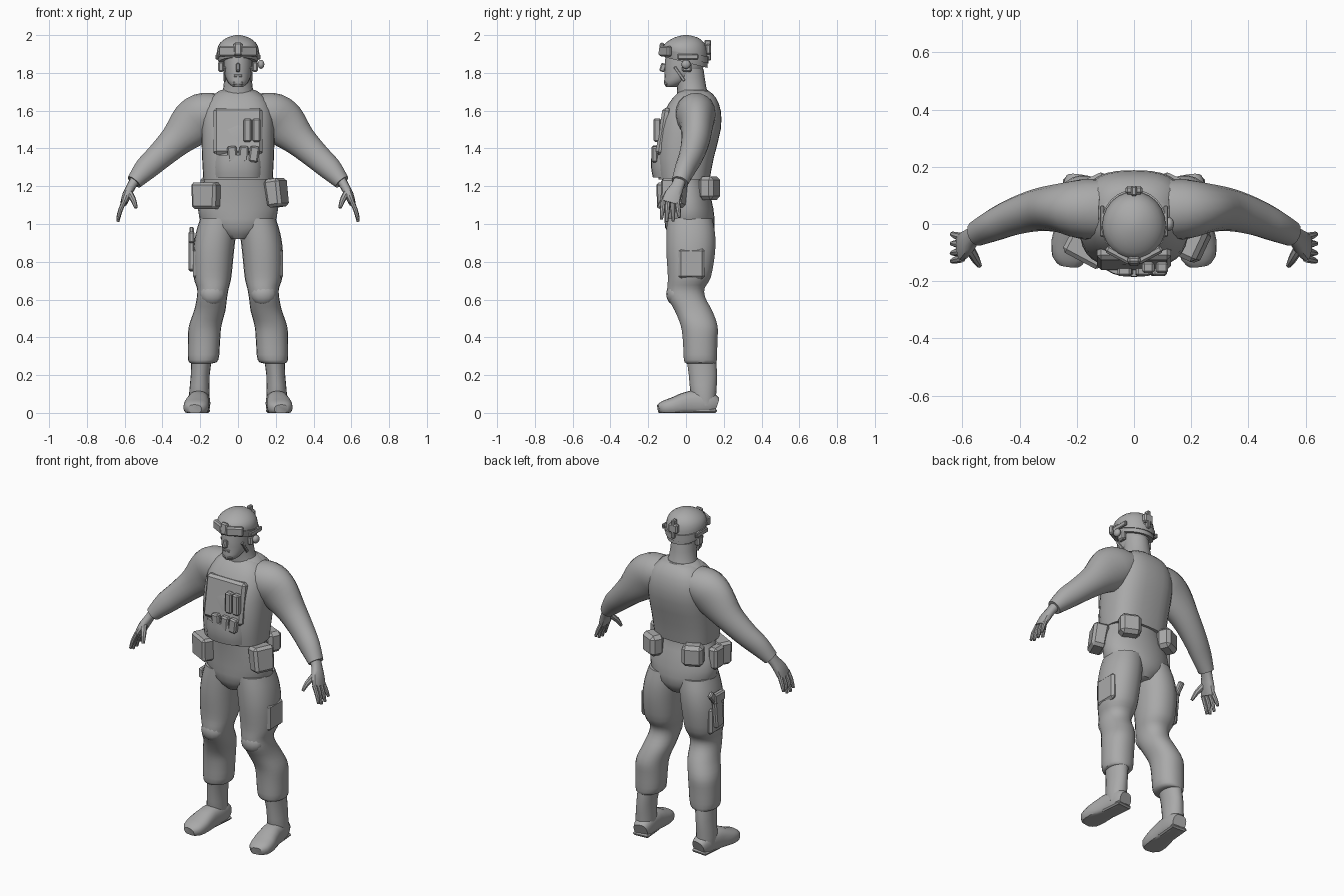
import bpy, bmesh, math
from mathutils import Vector, Matrix

grey = bpy.data.materials.new("plain_grey")
grey.diffuse_color = (0.4, 0.4, 0.4, 1)


def finish(name, bm, angle=40):
    bmesh.ops.recalc_face_normals(bm, faces=bm.faces)
    me = bpy.data.meshes.new(name)
    bm.to_mesh(me)
    bm.free()
    ob = bpy.data.objects.new(name, me)
    bpy.context.collection.objects.link(ob)
    me.materials.append(grey)
    bpy.ops.object.select_all(action='DESELECT')
    ob.select_set(True)
    bpy.context.view_layer.objects.active = ob
    bpy.ops.object.shade_smooth_by_angle(angle=math.radians(angle))
    return ob


def smooth_rows(rows, sub):
    """Catmull-Rom interpolation of the section table."""
    out = []
    for i in range(len(rows) - 1):
        p = [rows[max(i - 1, 0)], rows[i], rows[i + 1], rows[min(i + 2, len(rows) - 1)]]
        for k in range(sub):
            t = k / sub
            out.append([0.5 * (2 * b + (c - a) * t + (2 * a - 5 * b + 4 * c - d) * t * t
                               + (3 * b - a - 3 * c + d) * t ** 3) for a, b, c, d in zip(*p)])
    return out + [list(rows[-1])]


def loft(name, rows, s=1, n=20, sub=2, power=2.0, level=True, tilt=None, floor=False):
    """Rows are x, y, z, half width, half depth; level sections or square to the path."""
    rows = smooth_rows(rows, sub)
    bm, rings = bmesh.new(), []
    for i, (x, y, z, a, b) in enumerate(rows):
        c = Vector((x, y, z))
        if level:
            u, v = Vector((1, 0, 0)), Vector((0, 1, 0))
        else:
            d = Vector(rows[min(i + 1, len(rows) - 1)][:3]) - Vector(rows[max(i - 1, 0)][:3])
            d.normalize()
            side = Vector((1, 0, 0)) if abs(d.y) > 0.8 else Vector((0, 1, 0))
            u = (side - d * side.dot(d)).normalized()
            v = d.cross(u)
        ring = []
        for k in range(n):
            t = 2 * math.pi * k / n
            cu, sv = math.cos(t), math.sin(t)
            p = c + u * a * math.copysign(abs(cu) ** (2 / power), cu) \
                  + v * b * math.copysign(abs(sv) ** (2 / power), sv)
            if tilt:
                p.z -= tilt * (p.y - y) * max(0, (1.98 - z) / 0.125)
            if floor:
                p.z = max(p.z, 0)
            ring.append(bm.verts.new((p.x * s, p.y, p.z)))
        rings.append(ring)
    for r, q in zip(rings, rings[1:]):
        for k in range(n):
            bm.faces.new((r[k], r[(k + 1) % n], q[(k + 1) % n], q[k]))
    bm.faces.new(rings[0])
    bm.faces.new(rings[-1])
    return finish(name, bm)


def box(name, loc, size, rz=0, rx=0, ry=0, taper=1.0, bevel=0.008):
    """Bevelled box, taper narrows its lower end."""
    bm = bmesh.new()
    bmesh.ops.create_cube(bm, size=1)
    for v in bm.verts:
        f = taper if v.co.z < 0 else 1
        v.co = Vector((v.co.x * size[0] * f, v.co.y * size[1] * f, v.co.z * size[2]))
    bmesh.ops.bevel(bm, geom=bm.edges[:], offset=bevel, segments=1, affect='EDGES')
    rot = Matrix.Rotation(math.radians(rz), 4, 'Z') @ Matrix.Rotation(math.radians(rx), 4, 'X') \
        @ Matrix.Rotation(math.radians(ry), 4, 'Y')
    bmesh.ops.transform(bm, matrix=Matrix.Translation(loc) @ rot, verts=bm.verts)
    return finish(name, bm, 30)


def ball(name, loc, size):
    bm = bmesh.new()
    bmesh.ops.create_uvsphere(bm, u_segments=14, v_segments=8, radius=1)
    bmesh.ops.transform(bm, matrix=Matrix.Translation(loc) @ Matrix.Diagonal((*size, 1)), verts=bm.verts)
    return finish(name, bm)


# Torso and vest
loft("torso", [(0, .02, .92, .07, .09), (0, .02, .98, .18, .13), (0, .015, 1.08, .212, .13),
               (0, .0, 1.18, .195, .122), (0, -.01, 1.25, .175, .12), (0, 0, 1.4, .18, .14),
               (0, .03, 1.58, .19, .13), (0, .045, 1.66, .16, .10), (0, .04, 1.71, .09, .075)], n=28)
loft("vest", [(0, -.01, 1.235, .183, .135), (0, -.005, 1.35, .19, .152), (0, .02, 1.5, .193, .164),
              (0, .036, 1.6, .182, .148), (0, .045, 1.67, .145, .113), (0, .045, 1.705, .09, .075)],
     n=32, power=2.7)
box("chest_plate", (0, -.118, 1.49), (.26, .05, .25), rx=-9, bevel=.015)
loft("belly_band", [(0, -.03, 1.245, .14, .145), (0, -.035, 1.3, .143, .15), (0, -.035, 1.365, .14, .148)],
     n=28, power=2.6)
for x, r in ((-.03, -6), (.03, 4), (.085, 8)):
    box("magazine_pouch", (x, -.165, 1.37), (.05, .035, .085), ry=r)
for x in (.05, .098):
    box("radio_pouch", (x, -.152, 1.497), (.043, .04, .125))

# Neck and head
loft("neck", [(0, .045, 1.65, .11, .09), (0, .03, 1.72, .078, .078), (0, .015, 1.82, .07, .078)])
loft("head", [(0, -.078, 1.725, .025, .028), (0, -.06, 1.745, .05, .056), (0, -.025, 1.785, .069, .088),
              (0, -.008, 1.84, .077, .105), (0, 0, 1.92, .078, .105)])
box("nose", (0, -.122, 1.828), (.022, .03, .045), rx=-18, bevel=.006)
box("mouth", (0, -.108, 1.785), (.045, .014, .014), bevel=.004)
box("chin_cup", (0, -.088, 1.745), (.065, .055, .03), bevel=.012)

# Helmet with its fittings
loft("helmet", [(0, 0, 1.855, .103, .113), (0, -.005, 1.92, .111, .118), (0, -.002, 1.96, .094, .10),
                (0, 0, 1.988, .055, .06), (0, 0, 2.0, .012, .012)], n=24, tilt=.25)
loft("helmet_band", [(0, 0, 1.875, .111, .12), (0, -.003, 1.905, .115, .123)], n=24, tilt=.25, sub=1)
box("helmet_mount", (0, -.13, 1.925), (.045, .025, .07), rx=-8)
box("helmet_rear_box", (0, .118, 1.925), (.06, .03, .055))
box("helmet_rear_strap", (0, .115, 1.92), (.022, .035, .11), bevel=.005)
for s in (1, -1):
    box("goggle_lens", (s * .053, -.108, 1.915), (.1, .028, .055), rz=s * 28)
    box("side_rail", (s * .111, .01, 1.885), (.015, .11, .028), bevel=.004)
    box("ear_cover", (s * .09, .005, 1.832), (.03, .05, .055))
    box("chin_strap", (s * .07, -.035, 1.795), (.012, .016, .09), rx=35, bevel=.003)
ball("headset_knob", (.122, .0, 1.845), (.018, .024, .024))

for s in (1, -1):
    # Arms with open cuffs
    loft("arm", [(.10, .05, 1.6, .105, .095), (.18, .052, 1.575, .105, .122), (.245, .056, 1.525, .088, .122),
                 (.33, .05, 1.44, .075, .088), (.42, .025, 1.355, .064, .071), (.49, -.005, 1.29, .055, .062),
                 (.55, -.033, 1.222, .045, .042)], s=s, level=False, sub=3)
    # Hands
    loft("hand", [(.54, -.03, 1.24, .034, .028), (.565, -.045, 1.2, .034, .024), (.588, -.068, 1.155, .046, .024),
                  (.605, -.083, 1.11, .05, .018)], s=s, n=12, level=False, power=2.4)
    for y, end, drop in ((-.046, -.035, 1.035), (-.07, -.068, 1.015), (-.096, -.102, 1.012), (-.12, -.13, 1.025)):
        loft("finger", [(.60, y, 1.125, .014, .013), (.622, (y + end) / 2, 1.075, .013, .012),
                        (.636, end, drop, .008, .008)], s=s, n=8, level=False)
    loft("thumb", [(.575, -.085, 1.165, .018, .018), (.553, -.123, 1.125, .015, .015),
                   (.54, -.145, 1.085, .009, .009)], s=s, n=8, level=False)
    # Trousers, boots, feet
    loft("trouser_leg", [(.192, .08, .262, .055, .078), (.184, .076, .28, .08, .088), (.18, .075, .38, .085, .092),
                         (.174, .07, .46, .086, .098), (.15, .04, .54, .083, .1), (.138, .003, .61, .08, .1),
                         (.133, .0, .66, .084, .1), (.135, .018, .72, .1, .115), (.13, .025, .85, .108, .13),
                         (.117, .025, .95, .107, .13), (.10, .02, 1.03, .10, .12)], s=s, n=22, sub=3, power=2.2)
    loft("boot_shaft", [(.205, .1, .04, .052, .058), (.205, .092, .1, .054, .068), (.2, .09, .2, .05, .075),
                        (.192, .08, .29, .055, .078)], s=s)
    loft("boot_foot", [(.195, .16, .04, .042, .042), (.2, .12, .05, .054, .062), (.21, .02, .05, .058, .066),
                       (.22, -.06, .035, .068, .05), (.225, -.12, .025, .06, .038),
                       (.228, -.146, .02, .035, .024)], s=s, level=False, floor=True, power=2.5)
    box("boot_sole", (s * .203, .09, .011), (.1, .14, .022), rz=s * 5)
    ball("knee_pad", (s * .135, -.055, .63), (.068, .05, .062))
    box("cargo_pocket", (s * .222, .03, .79), (.034, .14, .16), bevel=.014)
    # Rear belt pouch
    box("rear_pouch", (s * .135, .125, 1.19), (.12, .085, .125), rz=-s * 25, bevel=.02)

# Belt pouches at the front
box("right_belt_pouch", (-.165, -.085, 1.15), (.15, .1, .14), rz=-28, taper=.93, bevel=.014)
box("right_side_pouch", (-.205, .0, 1.15), (.06, .09, .13), bevel=.014)
box("left_belt_pouch", (.205, -.065, 1.165), (.09, .13, .15), rz=-25, ry=-8, taper=.93, bevel=.016)

# Holster on the right thigh
box("holster", (-.246, .045, .845), (.03, .07, .19), rx=-6, bevel=.008)
box("holster_top", (-.246, .04, .93), (.034, .10, .06), bevel=.008)
box("pistol_grip", (-.246, .09, .94), (.024, .04, .09), rx=-40, bevel=.006)
